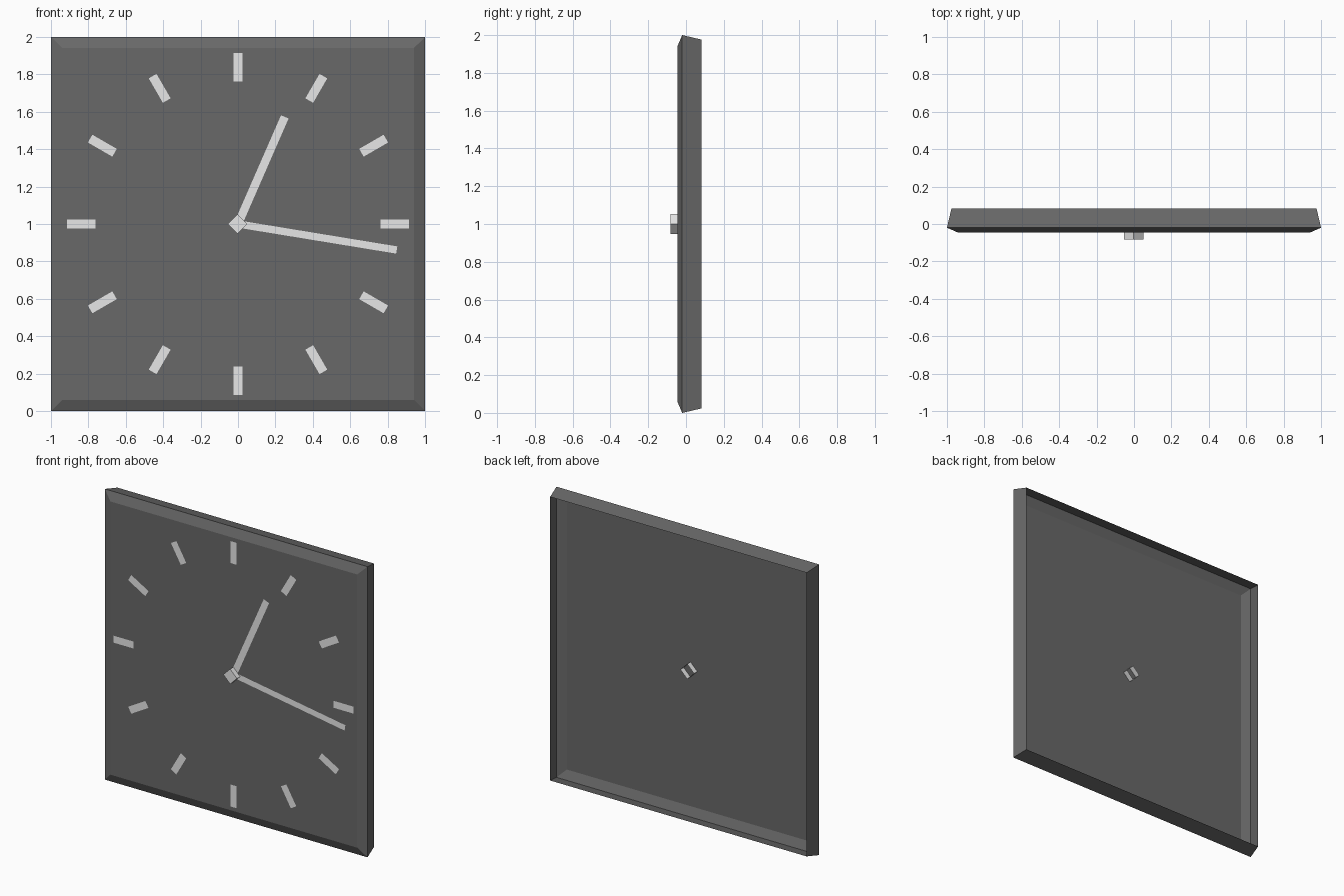
import bpy
from math import sin, cos, radians

if "Cube" in bpy.data.objects:
    bpy.data.objects.remove(bpy.data.objects["Cube"])


def material(name, v):
    m = bpy.data.materials.new(name)
    m.diffuse_color = (v, v, v, 1)
    m.use_nodes = True
    m.node_tree.nodes["Principled BSDF"].inputs["Base Color"].default_value = m.diffuse_color
    return m


dark = material("dark_grey", 0.14)
light = material("light_grey", 0.8)


def make(name, verts, faces, mat):
    me = bpy.data.meshes.new(name)
    me.from_pydata(verts, [], faces)
    me.materials.append(mat)
    ob = bpy.data.objects.new(name, me)
    bpy.context.collection.objects.link(ob)
    return ob


def open_box(name, rings, cx, cz, turn, mat):
    """Square shell through (half_diagonal, y) rings: closed front, open back."""
    verts, faces = [], [(0, 1, 2, 3)]
    for r, y in rings:
        for k in range(4):
            a = radians(turn + 90 * k)
            verts.append((cx + r * cos(a), y, cz + r * sin(a)))
    for s in range(len(rings) - 1):
        for k in range(4):
            a, b = 4 * s + k, 4 * s + (k + 1) % 4
            faces.append((a, a + 4, b + 4, b))
    return make(name, verts, faces, mat)


def bar(name, clock_angle, r0, r1, width, y):
    """Flat radial strip on the dial, angle clockwise from twelve."""
    a = radians(clock_angle)
    dx, dz = sin(a), cos(a)
    h = width / 2
    pts = [(r0, -h), (r0, h), (r1, h), (r1, -h)]
    verts = [(r * dx + s * dz, y, 1 + r * dz - s * dx) for r, s in pts]
    return make(name, verts, [(0, 1, 2, 3)], mat=light)


# Case: thin shell with bevelled front rim and tapered sides, open at the back
q = 2 ** 0.5
open_box("case", [(0.94 * q, -0.046), (1.0 * q, -0.02), (0.976 * q, 0.083)],
         0, 1, 225, dark)

# Hour markers
for i in range(12):
    bar(f"hour_marker_{i + 1}", 30 * (i + 1), 0.762, 0.913, 0.048, -0.048)

# Hands
bar("hour_hand", 23.6, 0.0, 0.625, 0.044, -0.0485)
bar("minute_hand", 99.3, 0.0, 0.86, 0.039, -0.049)

# Centre hub: square tube pushed through the dial
open_box("hub", [(0.052, -0.083), (0.052, -0.01)], -0.002, 1.0, 180, light)
